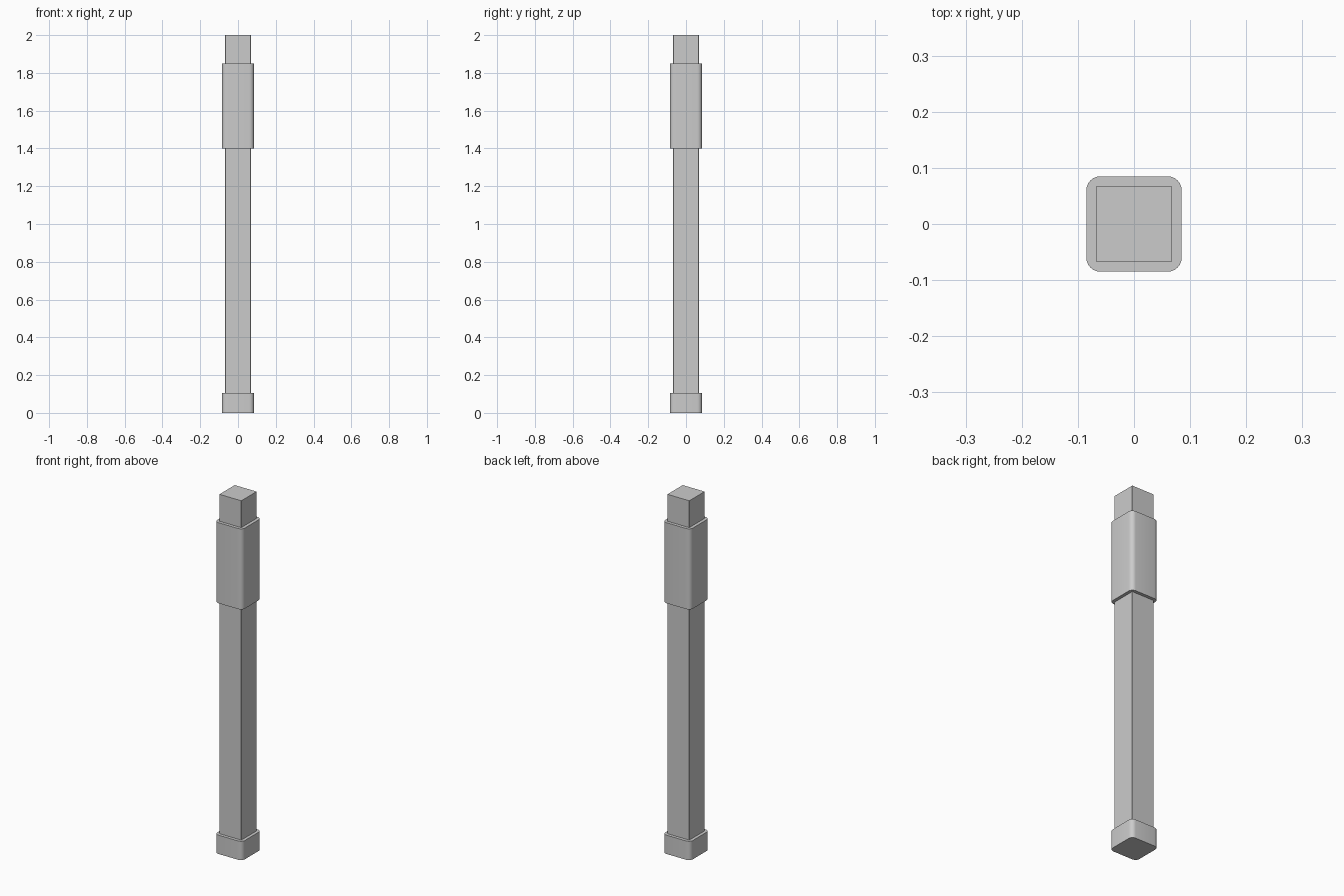
import bpy, bmesh

if "Cube" in bpy.data.objects:
    bpy.data.objects.remove(bpy.data.objects["Cube"])


def block(name, half, z0, z1, radius=0.0, segments=6):
    """Square upright block, with optional rounded vertical edges."""
    bm = bmesh.new()
    bmesh.ops.create_cube(bm, size=1)
    for v in bm.verts:
        v.co.x *= 2 * half
        v.co.y *= 2 * half
        v.co.z = z0 if v.co.z < 0 else z1
    if radius:
        upright = [e for e in bm.edges
                   if abs(e.verts[0].co.z - e.verts[1].co.z) > 1e-4]
        bmesh.ops.bevel(bm, geom=upright, offset=radius, offset_type='OFFSET',
                        segments=segments, profile=0.5, affect='EDGES')
    mesh = bpy.data.meshes.new(name)
    bm.to_mesh(mesh)
    bm.free()
    obj = bpy.data.objects.new(name, mesh)
    bpy.context.collection.objects.link(obj)
    bpy.ops.object.select_all(action='DESELECT')
    obj.select_set(True)
    bpy.context.view_layer.objects.active = obj
    if radius:
        bpy.ops.object.shade_smooth_by_angle(angle=0.6)
    return obj


# Square post running the full height
block("post", 0.0675, 0.0, 2.0, radius=0.001, segments=1)

# Rounded foot cap and upper sleeve around the post
block("foot_cap", 0.085, 0.0, 0.105, radius=0.025)
block("upper_sleeve", 0.085, 1.40, 1.85, radius=0.025)
